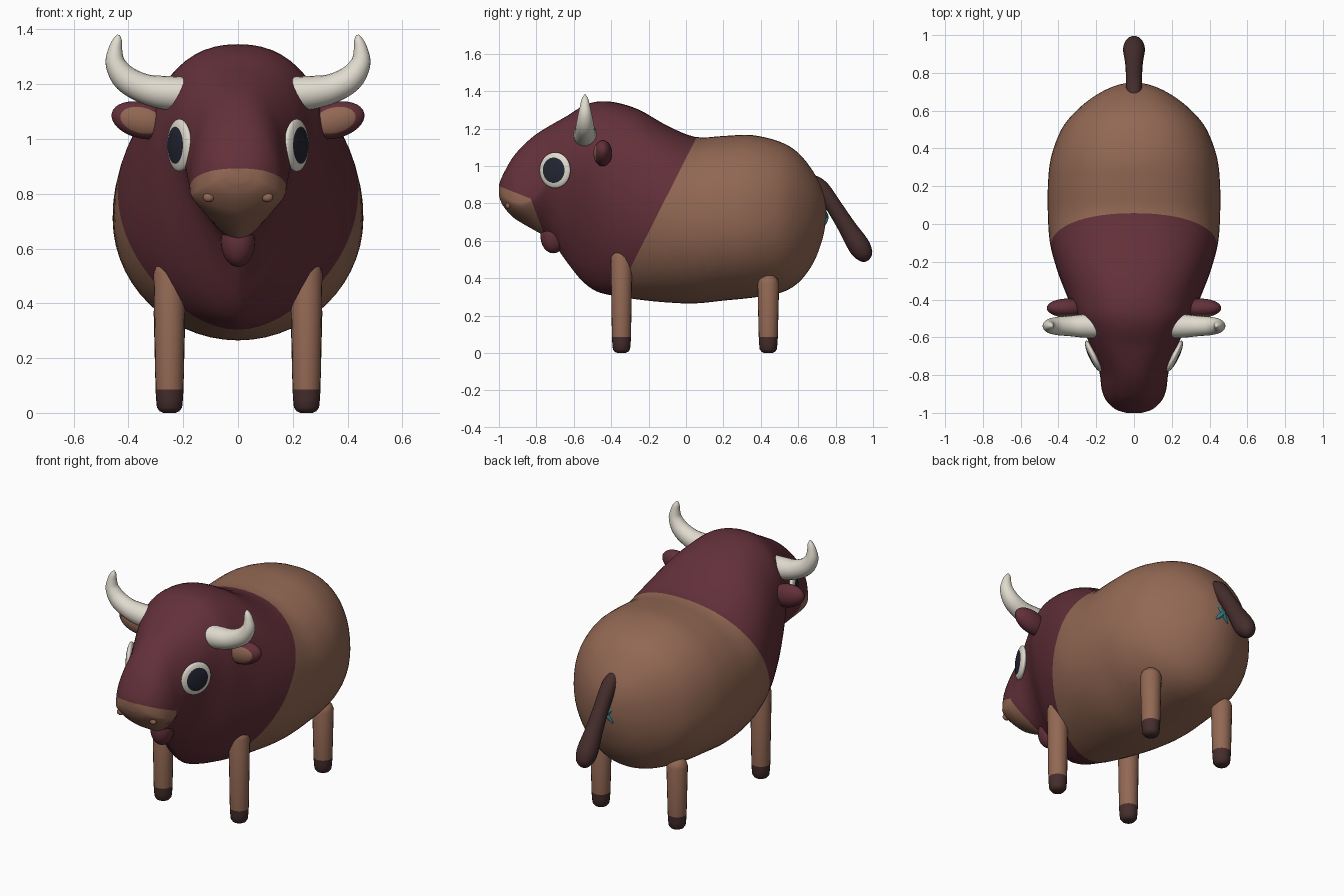
import bpy
import bmesh
from math import sin, cos, pi, radians
from mathutils import Vector, Matrix
from mathutils.bvhtree import BVHTree

cube = bpy.data.objects.get("Cube")
if cube:
    bpy.data.objects.remove(cube, do_unlink=True)


def material(name, rgb):
    m = bpy.data.materials.new(name)
    m.use_nodes = True
    m.diffuse_color = (*rgb, 1)
    m.node_tree.nodes["Principled BSDF"].inputs["Base Color"].default_value = (*rgb, 1)
    return m


MAROON = material("maroon", (0.125, 0.030, 0.042))
BROWN = material("warm brown", (0.29, 0.138, 0.088))
CREAM = material("horn cream", (0.75, 0.71, 0.62))
PUPIL = material("pupil navy", (0.017, 0.019, 0.033))
DARK = material("dark brown", (0.058, 0.026, 0.025))
TEAL = material("teal", (0.03, 0.19, 0.22))


def finish(name, bm, mats, rule=None):
    """Turn a bmesh into a smooth object; rule(face centre) picks the material."""
    bmesh.ops.recalc_face_normals(bm, faces=bm.faces)
    for f in bm.faces:
        f.smooth = True
        if rule:
            f.material_index = rule(f.calc_center_median())
    mesh = bpy.data.meshes.new(name)
    for m in mats:
        mesh.materials.append(m)
    bm.to_mesh(mesh)
    bm.free()
    obj = bpy.data.objects.new(name, mesh)
    bpy.context.collection.objects.link(obj)
    return obj


def spline(points, steps):
    """Catmull-Rom interpolation of tuples of any length."""
    out = []
    for i in range(len(points) - 1):
        a, b, c, d = (points[min(max(i + k, 0), len(points) - 1)] for k in (-1, 0, 1, 2))
        for s in range(steps):
            t = s / steps
            out.append([q + 0.5 * t * (r - p + t * (2 * p - 5 * q + 4 * r - w + t * (3 * (q - r) + w - p)))
                        for p, q, r, w in zip(a, b, c, d)])
    return out + [list(points[-1])]


def loft(rings):
    """Skin a list of point rings, closing both ends with a fan."""
    bm = bmesh.new()
    loops = [[bm.verts.new(p) for p in ring] for ring in rings]
    n = len(loops[0])
    for a, b in zip(loops, loops[1:]):
        for i in range(n):
            j = (i + 1) % n
            bm.faces.new((a[i], a[j], b[j], b[i]))
    for end in (loops[0], loops[-1]):
        tip = bm.verts.new(sum((v.co for v in end), Vector()) / n)
        for i in range(n):
            bm.faces.new((end[i], end[(i + 1) % n], tip))
    return bm


def tube(points, ref, steps=4, sides=20):
    """Round tube through (x, y, z, radius) points that lie in a plane normal to ref."""
    pts = spline(points, steps)
    rings = []
    for i, p in enumerate(pts):
        ahead, back = pts[min(i + 1, len(pts) - 1)], pts[max(i - 1, 0)]
        tangent = (Vector(ahead[:3]) - Vector(back[:3])).normalized()
        u = Vector(ref)
        v = tangent.cross(u).normalized()
        rings.append([Vector(p[:3]) + p[3] * (cos(k * 2 * pi / sides) * u + sin(k * 2 * pi / sides) * v)
                      for k in range(sides)])
    return loft(rings)


def ball(centre, size, turn=None):
    """Ellipsoid with its poles on local z, then turned and moved."""
    bm = bmesh.new()
    bmesh.ops.create_uvsphere(bm, u_segments=32, v_segments=24, radius=1)
    m = Matrix.Translation(centre) @ (turn or Matrix.Identity(4)) @ Matrix.Diagonal((*size, 1))
    bm.transform(m)
    return bm


# Body and head: y, top, bottom, half width, height of widest point, lower exponent
stations = [
    (-1.0, 0.90, 0.84, 0.04, 0.87, 2), (-0.98, 0.95, 0.79, 0.10, 0.84, 1.8),
    (-0.93, 1.04, 0.73, 0.15, 0.81, 1.6), (-0.87, 1.11, 0.69, 0.172, 0.80, 1.5),
    (-0.80, 1.17, 0.65, 0.18, 0.84, 1.5), (-0.72, 1.22, 0.60, 0.20, 0.94, 1.4),
    (-0.64, 1.265, 0.49, 0.232, 1.0, 1.4), (-0.56, 1.315, 0.39, 0.27, 0.99, 1.6),
    (-0.48, 1.343, 0.33, 0.315, 0.95, 1.8), (-0.38, 1.34, 0.305, 0.355, 0.86, 2),
    (-0.25, 1.30, 0.285, 0.405, 0.78, 2), (-0.1, 1.215, 0.27, 0.445, 0.74, 2),
    (0.05, 1.155, 0.265, 0.456, 0.71, 2), (0.2, 1.16, 0.28, 0.456, 0.71, 2),
    (0.35, 1.165, 0.295, 0.44, 0.71, 2), (0.5, 1.13, 0.32, 0.385, 0.72, 2),
    (0.6, 1.07, 0.375, 0.305, 0.73, 2), (0.68, 0.97, 0.48, 0.205, 0.74, 2),
    (0.73, 0.87, 0.61, 0.105, 0.75, 2), (0.75, 0.77, 0.72, 0.02, 0.75, 2)]


def section(y, top, bottom, width, mid, low, sides=56):
    ring = []
    for k in range(sides):
        c, s = cos(2 * pi * k / sides), sin(2 * pi * k / sides)
        e = 2 / (2.25 if s > 0 else low)
        x = width * abs(c) ** e * (1 if c > 0 else -1)
        z = mid + ((top - mid) if s > 0 else (bottom - mid)) * abs(s) ** e
        ring.append(Vector((x, y, z)))
    return ring


bm = loft([section(*s) for s in spline(stations, 4)])

# Colour borders: shoulder line, muzzle top and muzzle back, each as (y, z) to (y, z)
borders = [((0.055, 1.15), (-0.37, 0.31)), ((-0.995, 0.89), (-0.83, 0.825)), ((-0.83, 0.825), (-0.765, 0.65))]
planes = []
for (y0, z0), (y1, z1) in borders:
    point, normal = Vector((0, y0, z0)), Vector((0, z0 - z1, y1 - y0))
    planes.append((point, normal))
    bmesh.ops.bisect_plane(bm, geom=bm.verts[:] + bm.edges[:] + bm.faces[:], plane_co=point, plane_no=normal)


def coat(c):
    shoulder, muzzle_top, muzzle_back = ((c - p).dot(n) for p, n in planes)
    return 1 if shoulder > 0 or (muzzle_top < 0 and muzzle_back < 0) else 0


surface = BVHTree.FromBMesh(bm)
finish("body", bm, [MAROON, BROWN], coat)

# Dewlap under the chin
finish("dewlap", ball((0, -0.71, 0.625), (0.062, 0.068, 0.092)), [MAROON])

# Tail with a heavier tuft
tail = [(0, 0.66, 0.93, 0.03), (0, 0.72, 0.885, 0.042), (0, 0.79, 0.785, 0.043), (0, 0.86, 0.675, 0.048),
        (0, 0.92, 0.58, 0.058), (0, 0.95, 0.53, 0.05), (0, 0.963, 0.502, 0.03), (0, 0.968, 0.492, 0.01)]
finish("tail", tube(tail, (1, 0, 0)), [DARK])

# Small crossed mark under the tail
for name, d in (("rear_mark_rising", 1), ("rear_mark_falling", -1)):
    stroke = [Vector((d * s * 0.04, 0.75 - 0.012 * abs(s), 0.725 + s * 0.045)) for s in (-1, -0.5, 0, 0.5, 1)]
    radii = (0.005, 0.012, 0.012, 0.012, 0.005)
    finish(name, tube([(*p, r) for p, r in zip(stroke, radii)], (0, 1, 0), sides=10), [TEAL])

for side, sx in (("left", 1), ("right", -1)):
    # Horns
    horn = [(0.19, 1.165, 0.062), (0.26, 1.168, 0.062), (0.34, 1.183, 0.054), (0.41, 1.22, 0.048),
            (0.447, 1.275, 0.037), (0.448, 1.325, 0.026), (0.44, 1.36, 0.017), (0.436, 1.38, 0.005)]
    finish(side + "_horn", tube([(sx * x, -0.54, z, r) for x, z, r in horn], (0, 1, 0)), [CREAM])

    # Ears, with a paler inner face towards the front
    turn = Matrix.Rotation(radians(-14 * sx), 4, "Y") @ Matrix.Rotation(radians(90), 4, "X")
    cx, cz = sx * 0.352, 1.068
    finish(side + "_ear", ball((cx, -0.445, cz), (0.112, 0.066, 0.05), turn), [MAROON, BROWN],
           lambda c: 1 if c.y < -0.481 else 0)

    # Eyes: flat cream discs with a dark centre
    turn = Matrix.Rotation(radians(-26 * sx), 4, "Z") @ Matrix.Rotation(radians(90 * sx), 4, "Y")
    centre = Vector((sx * 0.214, -0.7, 0.977))
    axis = turn.to_3x3() @ Vector((0, 0, 1))
    finish(side + "_eye", ball(centre, (0.096, 0.091, 0.024), turn), [CREAM, PUPIL],
           lambda c: 1 if (c - centre).dot(axis) > 0.0178 else 0)

    # Nostrils sit on the muzzle
    hit = surface.ray_cast(Vector((sx * 0.107, -2, 0.787)), Vector((0, 1, 0)))[0]
    finish(side + "_nostril", ball(hit, (0.021, 0.014, 0.017)), [BROWN])

    # Legs with dark hooves
    for end, y, top in (("front", -0.345, 0.56), ("rear", 0.44, 0.42)):
        profile = [(0, 0.022), (0.006, 0.036), (0.02, 0.046), (0.05, 0.049), (0.085, 0.051),
                   (top - 0.05, 0.058), (top - 0.025, 0.05), (top - 0.008, 0.032), (top, 0.012)]
        finish(f"{end}_{side}_leg", tube([(sx * 0.25, y, z, r) for z, r in profile], (0, 1, 0), steps=1),
               [BROWN, DARK], lambda c: 1 if c.z < 0.085 else 0)
